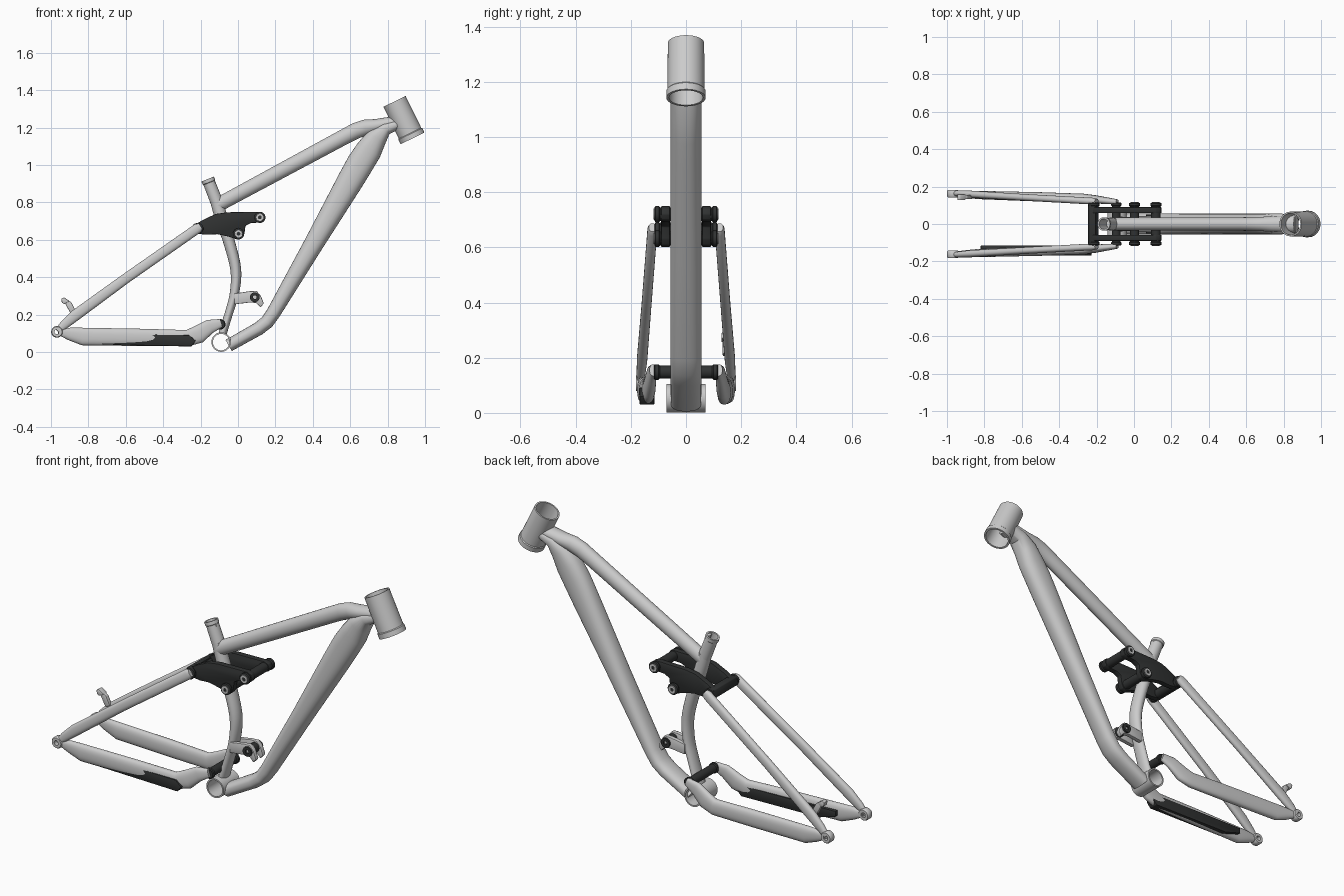
import bpy, bmesh, math
from mathutils import Vector

black = bpy.data.materials.new("black")
black.diffuse_color = (0.03, 0.032, 0.032, 1)


def finish(name, bm, mat=None, angle=35):
    bmesh.ops.recalc_face_normals(bm, faces=bm.faces)
    me = bpy.data.meshes.new(name)
    bm.to_mesh(me)
    bm.free()
    ob = bpy.data.objects.new(name, me)
    bpy.context.collection.objects.link(ob)
    if mat:
        me.materials.append(mat)
    bpy.ops.object.select_all(action='DESELECT')
    ob.select_set(True)
    bpy.context.view_layer.objects.active = ob
    bpy.ops.object.shade_smooth_by_angle(angle=math.radians(angle))
    return ob


def smooth_path(st, n=5):
    """Catmull-Rom through stations."""
    st = [Vector(s) for s in st]
    out = []
    for i in range(len(st) - 1):
        a, b, c, d = st[max(i - 1, 0)], st[i], st[i + 1], st[min(i + 2, len(st) - 1)]
        for k in range(n):
            t = k / n
            out.append(0.5 * (2 * b + (c - a) * t + (2 * a - 5 * b + 4 * c - d) * t * t
                              + (3 * b - a - 3 * c + d) * t ** 3))
    return out + [st[-1]]


def sweep(name, st, power=2.0, mat=None, seg=32):
    """Skin super-ellipse rings along stations (x, y, z, in-plane radius, side radius)."""
    bm = bmesh.new()
    rings = []
    pts = [Vector(s[:3]) for s in st]
    for i, s in enumerate(st):
        t0 = (pts[i] - pts[max(i - 1, 0)]).normalized()
        t1 = (pts[min(i + 1, len(st) - 1)] - pts[i]).normalized()
        t = (t0 + t1).normalized()
        side = (Vector((0, 1, 0)) - t * t.y).normalized()
        up = t.cross(side)
        ring = []
        for k in range(seg):
            a = 2 * math.pi * k / seg
            c, q = math.cos(a), math.sin(a)
            c = math.copysign(abs(c) ** (2 / power), c)
            q = math.copysign(abs(q) ** (2 / power), q)
            ring.append(bm.verts.new(pts[i] + up * c * s[3] + side * q * s[4]))
        rings.append(ring)
    for r0, r1 in zip(rings, rings[1:]):
        for k in range(seg):
            j = (k + 1) % seg
            bm.faces.new((r0[k], r0[j], r1[j], r1[k]))
    bm.faces.new(rings[0])
    bm.faces.new(rings[-1])
    return finish(name, bm, mat)


def lathe(name, a, b, profile, mat=None, seg=40, closed=False):
    """Revolve (fraction along a-b, radius) points around the axis a-b."""
    a, b = Vector(a), Vector(b)
    t = (b - a).normalized()
    u = t.orthogonal().normalized()
    v = t.cross(u)
    bm = bmesh.new()
    rings = [[bm.verts.new(a.lerp(b, f) + r * (u * math.cos(2 * math.pi * k / seg)
              + v * math.sin(2 * math.pi * k / seg))) for k in range(seg)] for f, r in profile]
    pairs = list(zip(rings, rings[1:])) + ([(rings[-1], rings[0])] if closed else [])
    for r0, r1 in pairs:
        for k in range(seg):
            j = (k + 1) % seg
            bm.faces.new((r0[k], r0[j], r1[j], r1[k]))
    if not closed:
        bm.faces.new(rings[0])
        bm.faces.new(rings[-1])
    return finish(name, bm, mat)


def plate(name, outline, y0, y1, mat=None, bevel=0.004):
    """Extrude an (x, z) outline from y0 to y1."""
    bm = bmesh.new()
    f = bm.faces.new([bm.verts.new((x, y0, z)) for x, z in outline])
    ext = bmesh.ops.extrude_face_region(bm, geom=[f])
    bmesh.ops.translate(bm, vec=(0, y1 - y0, 0),
                        verts=[g for g in ext['geom'] if isinstance(g, bmesh.types.BMVert)])
    bmesh.ops.recalc_face_normals(bm, faces=bm.faces)
    if bevel:
        bmesh.ops.bevel(bm, geom=bm.edges[:], offset=bevel, segments=2, affect='EDGES', profile=0.5)
    return finish(name, bm, mat)


# Head tube and bottom bracket shell, both open rings
lathe("head_tube", (0.837, 0, 1.34), (0.933, 0, 1.142),
      [(0, 0.058), (0, 0.066), (0.86, 0.067), (0.88, 0.071), (1, 0.071), (1, 0.061)], closed=True, seg=48)
lathe("bottom_bracket_shell", (-0.09, -0.07, 0.053), (-0.09, 0.07, 0.053),
      [(0, 0.044), (0, 0.052), (1, 0.052), (1, 0.044)], closed=True, seg=48)

# Top tube
sweep("top_tube", [(-0.11, 0, 0.785, 0.038, 0.035), (0.58, 0, 1.157, 0.042, 0.036),
                   (0.63, 0, 1.183, 0.043, 0.037), (0.68, 0, 1.2, 0.043, 0.038),
                   (0.74, 0, 1.21, 0.036, 0.042), (0.86, 0, 1.235, 0.03, 0.045)])

# Down tube: deep at the head, shallow near the cranks
sweep("down_tube", [(-0.05, 0, 0.035, 0.034, 0.055), (0.11, 0, 0.125, 0.036, 0.056),
                    (0.155, 0, 0.16, 0.037, 0.056), (0.19, 0, 0.21, 0.038, 0.056),
                    (0.40, 0, 0.57, 0.052, 0.056), (0.60, 0, 0.915, 0.070, 0.056),
                    (0.655, 0, 1.01, 0.073, 0.056), (0.70, 0, 1.08, 0.070, 0.056),
                    (0.74, 0, 1.145, 0.058, 0.056), (0.79, 0, 1.195, 0.036, 0.055),
                    (0.87, 0, 1.225, 0.026, 0.05)], power=2.4)

# Curved seat tube with open top sleeve and clamp lug
sweep("seat_tube", smooth_path([(-0.118, 0, 0.82, 0.034, 0.034), (-0.09, 0, 0.72, 0.034, 0.036),
                                (-0.045, 0, 0.58, 0.031, 0.038), (-0.012, 0, 0.44, 0.029, 0.038),
                                (-0.018, 0, 0.32, 0.025, 0.038), (-0.045, 0, 0.22, 0.022, 0.038),
                                (-0.082, 0, 0.10, 0.022, 0.04)]))
lathe("seat_tube_sleeve", (-0.162, 0, 0.925), (-0.105, 0, 0.78),
      [(0, 0.027), (0, 0.036), (0.12, 0.036), (0.14, 0.033), (1, 0.034), (1, 0.026)], closed=True)
plate("seat_clamp_lug", [(-0.148, 0.925), (-0.128, 0.932), (-0.12, 0.905), (-0.135, 0.897)],
      -0.014, 0.014, bevel=0.002)

# Black rocker link: two side plates, rear bridge and pivots
rocker = [(-0.235, 0.655), (-0.225, 0.685), (-0.18, 0.71), (-0.12, 0.738), (-0.06, 0.747),
          (0.118, 0.75), (0.14, 0.74), (0.147, 0.72), (0.138, 0.7), (0.115, 0.692),
          (0.07, 0.69), (0.04, 0.675), (0.034, 0.63), (0.022, 0.608), (0, 0.6),
          (-0.05, 0.617), (-0.11, 0.63), (-0.17, 0.627), (-0.21, 0.632)]
for s, tag in ((-1, "right"), (1, "left")):
    plate("rocker_plate_" + tag, rocker, s * 0.058, s * 0.09, black)
plate("rocker_bridge", [(-0.248, 0.645), (-0.238, 0.685), (-0.205, 0.69), (-0.2, 0.64)], -0.1, 0.1, black)
for tag, x, z in (("front", 0.117, 0.72), ("lower", 0.003, 0.632), ("rear", -0.215, 0.66)):
    lathe("rocker_pivot_" + tag, (x, -0.114, z), (x, 0.114, z),
          [(0, 0.024), (0.015, 0.03), (0.07, 0.03), (0.09, 0.025),
           (0.91, 0.025), (0.93, 0.03), (0.985, 0.03), (1, 0.024)], black)
    for s, side in ((-1, "right"), (1, "left")):
        lathe(f"pivot_washer_{tag}_{side}", (x, s * 0.11, z), (x, s * 0.117, z),
              [(0, 0.01), (0, 0.022), (1, 0.02), (1, 0.01)], closed=True, seg=24)

# Rear triangle, both sides
for s, tag in ((-1, "right"), (1, "left")):
    sweep("seat_stay_" + tag, [(-0.2, s * 0.121, 0.672, 0.018, 0.014), (-0.215, s * 0.122, 0.662, 0.027, 0.018),
                               (-0.6, s * 0.143, 0.393, 0.027, 0.018), (-0.87, s * 0.159, 0.196, 0.03, 0.019),
                               (-0.93, s * 0.163, 0.145, 0.024, 0.016), (-0.965, s * 0.165, 0.112, 0.015, 0.013)],
          power=2.3)
    sweep("chain_stay_" + tag, [(-0.96, s * 0.162, 0.108, 0.016, 0.014), (-0.9, s * 0.158, 0.097, 0.034, 0.018),
                                (-0.83, s * 0.155, 0.083, 0.047, 0.022), (-0.5, s * 0.145, 0.078, 0.046, 0.025),
                                (-0.27, s * 0.138, 0.074, 0.044, 0.024), (-0.21, s * 0.132, 0.095, 0.048, 0.022),
                                (-0.15, s * 0.125, 0.137, 0.038, 0.018), (-0.09, s * 0.118, 0.155, 0.022, 0.014)],
          power=2.4)
    lathe("dropout_" + tag, (-0.968, s * 0.143, 0.108), (-0.968, s * 0.182, 0.108),
          [(0, 0.013), (0, 0.027), (0.15, 0.031), (0.85, 0.031), (1, 0.027), (1, 0.013)], closed=True)

# Main pivot behind the cranks
lathe("main_pivot", (-0.095, -0.116, 0.148), (-0.095, 0.116, 0.148),
      [(0, 0.024), (0.015, 0.028), (0.07, 0.028), (0.09, 0.023),
       (0.91, 0.023), (0.93, 0.028), (0.985, 0.028), (1, 0.024)], black)

# Chain guard on the drive side
plate("chain_stay_guard", [(-0.82, 0.1), (-0.26, 0.09), (-0.225, 0.06), (-0.25, 0.03), (-0.72, 0.04), (-0.82, 0.07)],
      -0.168, -0.115, black, bevel=0.003)

# Lower shock mount with black bushing
for s, tag in ((-1, "right"), (1, "left")):
    plate("shock_bracket_" + tag, [(-0.02, 0.312), (0.06, 0.325), (0.1, 0.327), (0.122, 0.3), (0.138, 0.26),
                                   (0.12, 0.238), (0.1, 0.262), (0.065, 0.265), (-0.02, 0.255)], s * 0.018, s * 0.042)
lathe("shock_bushing", (0.09, -0.052, 0.293), (0.09, 0.052, 0.293),
      [(0, 0.01), (0, 0.026), (1, 0.026), (1, 0.01)], black, closed=True)

# Brake mount on the left seat stay
plate("brake_arm", [(-0.915, 0.28), (-0.89, 0.265), (-0.865, 0.215), (-0.895, 0.205), (-0.925, 0.262)], 0.133, 0.155)
plate("brake_tab", [(-0.945, 0.285), (-0.93, 0.292), (-0.9, 0.272), (-0.93, 0.255), (-0.942, 0.265)], 0.128, 0.16)
